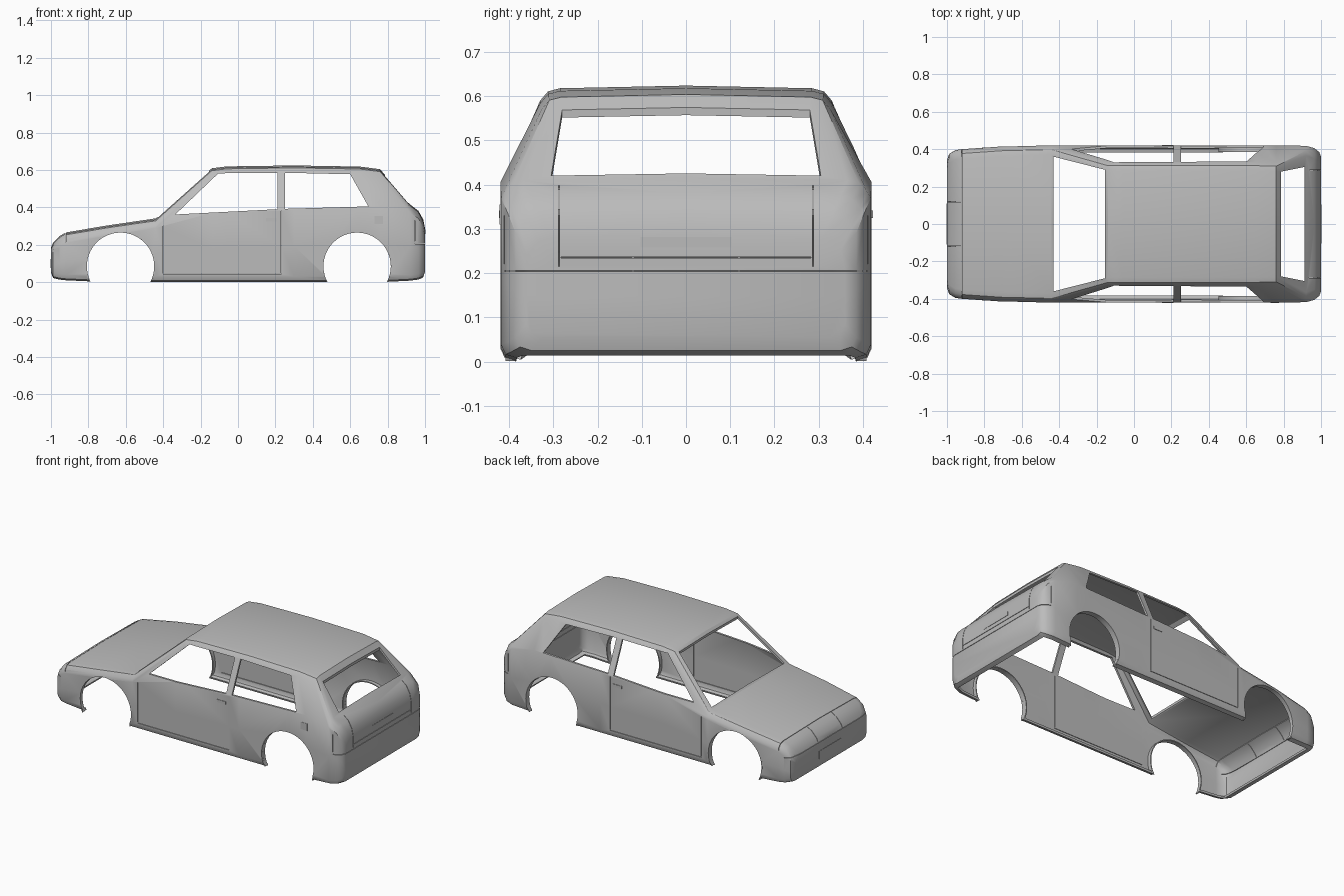
import bpy, bmesh, math
from mathutils import Matrix, Vector

cube = bpy.data.objects.get("Cube")
if cube:
    bpy.data.objects.remove(cube, do_unlink=True)

grey = bpy.data.materials.new("body grey")
grey.use_nodes = True
grey.diffuse_color = (0.5, 0.5, 0.5, 1)
grey.node_tree.nodes["Principled BSDF"].inputs["Base Color"].default_value = (0.5, 0.5, 0.5, 1)


def finish(bm, name):
    bmesh.ops.recalc_face_normals(bm, faces=bm.faces)
    mesh = bpy.data.meshes.new(name)
    bm.to_mesh(mesh)
    bm.free()
    mesh.materials.append(grey)
    ob = bpy.data.objects.new(name, mesh)
    bpy.context.collection.objects.link(ob)
    return ob


def activate(ob):
    bpy.ops.object.select_all(action='DESELECT')
    ob.select_set(True)
    bpy.context.view_layer.objects.active = ob


def prism(bm, outline, lift_a, lift_b):
    """Closed prism; lift_a and lift_b place an outline point on either end."""
    a = [bm.verts.new(lift_a(p)) for p in outline]
    b = [bm.verts.new(lift_b(p)) for p in outline]
    bm.faces.new(a)
    bm.faces.new(b[::-1])
    for i in range(len(a)):
        j = (i + 1) % len(a)
        bm.faces.new((a[j], a[i], b[i], b[j]))


def box(bm, x0, x1, y0, y1, z0, z1):
    size = Vector((x1 - x0, y1 - y0, z1 - z0))
    mid = Vector((x0 + x1, y0 + y1, z0 + z1)) / 2
    bmesh.ops.create_cube(bm, size=1, matrix=Matrix.Translation(mid) @ Matrix.Diagonal(size).to_4x4())


# Body stations along the car: x, half width, sill z, belt z, roof half width, top z
stations = [
    (-1.0, .34, .05, .14, .33, .18),
    (-.988, .375, .022, .16, .365, .205),
    (-.955, .395, .014, .19, .385, .24),
    (-.92, .40, .01, .21, .39, .26),
    (-.7, .415, 0, .25, .405, .297),
    (-.44, .42, 0, .29, .41, .335),
    (-.14, .42, 0, .37, .325, .603),
    (-.06, .42, 0, .375, .325, .613),
    (.3, .42, 0, .388, .325, .618),
    (.65, .42, 0, .402, .325, .612),
    (.76, .42, 0, .405, .322, .598),
    (.92, .418, .008, .37, .405, .41),
    (.965, .405, .014, .34, .39, .375),
    (.99, .385, .025, .29, .37, .33),
    (1.0, .36, .055, .24, .345, .28),
]


def section(w, zb, belt, wt, zt):
    half = [(w - .035, zb), (w - .01, zb + .008), (w, zb + .03), (w, (zb + belt) / 2),
            (w, belt), (wt + .005, zt - .028), (wt - .013, zt - .007), (wt - .04, zt)]
    return half + [(0, zt + .006)] + [(-y, z) for y, z in reversed(half)]


# Body shell, lofted and left open underneath
bm = bmesh.new()
rings = [[bm.verts.new((s[0], y, z)) for y, z in section(*s[1:])] for s in stations]
count = len(rings[0])
floor = []
for a, b in zip(rings, rings[1:]):
    for i in range(count):
        j = (i + 1) % count
        f = bm.faces.new((a[i], a[j], b[j], b[i]))
        if i == count - 1 and abs(f.calc_center_median().x) < .95:
            floor.append(f)
bm.faces.new(rings[0])
bm.faces.new(rings[-1][::-1])
bmesh.ops.recalc_face_normals(bm, faces=bm.faces)
bmesh.ops.delete(bm, geom=floor, context='FACES')
body = finish(bm, "body_shell")
solid = body.modifiers.new("thickness", 'SOLIDIFY')
solid.thickness = .012
solid.offset = -1

# Openings: wheel arches, side windows, windscreen and rear window
bm = bmesh.new()
wheel_x, arch_z, arch_r = (-.628, .637), .085, .18


def across(outline):
    prism(bm, outline, lambda p: (p[0], -.6, p[1]), lambda p: (p[0], .6, p[1]))


def upward(outline, z0):
    prism(bm, outline, lambda p: (p[0], p[1], z0), lambda p: (p[0], p[1], .8))


for cx in wheel_x:
    across([(cx + arch_r * math.cos(math.tau * k / 56), arch_z + arch_r * math.sin(math.tau * k / 56))
            for k in range(56)])
across([(-.335, .362), (-.105, .582), (.21, .585), (.21, .39)])
across([(.25, .392), (.25, .585), (.60, .577), (.697, .405)])
upward([(-.43, -.36), (-.155, -.29), (-.155, .29), (-.43, .36)], .31)
upward([(.785, -.28), (.912, -.305), (.912, .305), (.785, .28)], .385)
openings = finish(bm, "opening_cutter")

# Panel gaps: bonnet, bumpers, lamps, tailgate and doors
bm = bmesh.new()
g = .0013


def gap_x(x, y0, y1, z0, z1):
    box(bm, x - g, x + g, y0, y1, z0, z1)


def gap_y(y, x0, x1, z0, z1):
    box(bm, x0, x1, y - g, y + g, z0, z1)


def gap_z(z, x0, x1, y0, y1):
    box(bm, x0, x1, y0, y1, z - g, z + g)


gap_x(-.92, -.5, .5, .215, .4)
gap_z(.18, -1.1, -.955, -.5, .5)
gap_z(.205, .945, 1.1, -.5, .5)
gap_z(.235, .97, 1.1, -.283, .283)
for side in (-1, 1):
    gap_y(side * .12, -1.1, -.925, .186, .4)
    gap_y(side * .287, .93, 1.1, .215, .398)
    y0, y1 = sorted((side * .40, side * .45))
    gap_x(-.40, y0, y1, .05, .30)
    gap_x(.232, y0, y1, .05, .38)
    gap_z(.045, -.40, .232, y0, y1)
    gap_x(.945, y0, y1, .22, .33)
gaps = finish(bm, "gap_cutter")

for cutter in (openings, gaps):
    cut = body.modifiers.new(cutter.name, 'BOOLEAN')
    cut.operation = 'DIFFERENCE'
    cut.solver = 'EXACT'
    cut.use_self = cutter is gaps
    cut.object = cutter
activate(body)
for name in [m.name for m in body.modifiers]:
    bpy.ops.object.modifier_apply(modifier=name)
for cutter in (openings, gaps):
    bpy.data.objects.remove(cutter, do_unlink=True)
bpy.ops.object.shade_smooth_by_angle(angle=math.radians(32))

# Wheel arch lips folded inward
for cx, place in zip(wheel_x, ("front", "rear")):
    for side, label in ((1, "left"), (-1, "right")):
        bm = bmesh.new()
        start = -math.asin((arch_z - .004) / arch_r)
        arc = [start + (math.pi - 2 * start) * k / 36 for k in range(37)]
        line = [(cx + r * math.cos(t), arch_z + r * math.sin(t))
                for r, ts in ((arch_r, arc), (arch_r + .006, arc[::-1])) for t in ts]
        prism(bm, line, lambda p: (p[0], side * .408, p[1]), lambda p: (p[0], side * .385, p[1]))
        lip = finish(bm, f"{place}_{label}_arch_lip")
        activate(lip)
        bpy.ops.object.shade_smooth_by_angle(angle=math.radians(30))

# Thin plates: door handles, filler flap, number plates
plates = {
    "left_door_handle": (.15, .21, .418, .423, .325, .342),
    "right_door_handle": (.15, .21, -.423, -.418, .325, .342),
    "filler_flap": (.73, .775, -.422, -.417, .31, .355),
    "front_number_plate": (-1.002, -.998, -.11, .11, .075, .125),
    "rear_number_plate": (.998, 1.002, -.103, .103, .258, .282),
}
for name, size in plates.items():
    bm = bmesh.new()
    box(bm, *size)
    finish(bm, name)
